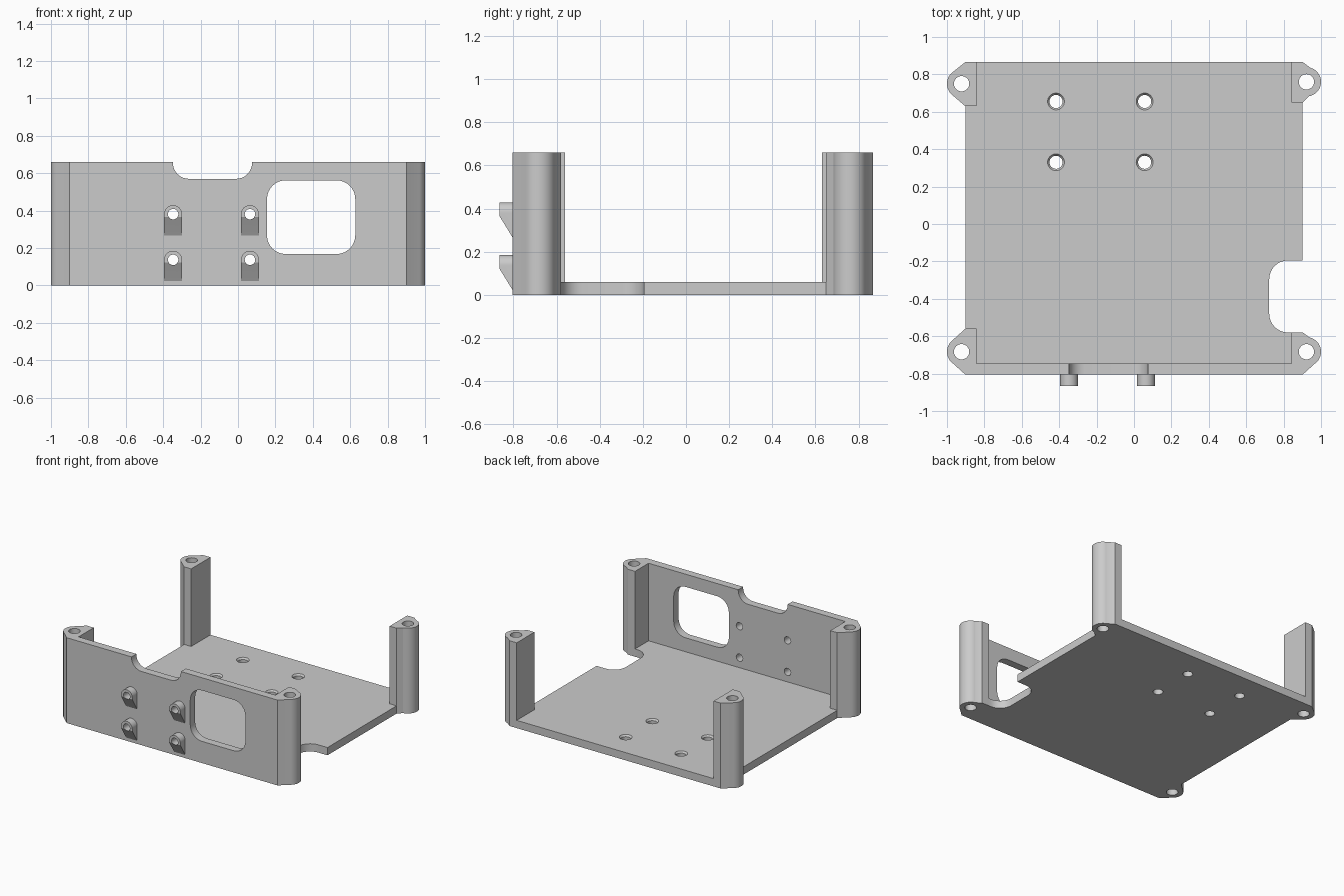
import bpy, bmesh
from math import sin, cos, pi, radians
from mathutils import Vector

cube = bpy.data.objects.get("Cube")
if cube:
    bpy.data.objects.remove(cube, do_unlink=True)

grey = bpy.data.materials.new("light grey plastic")
grey.use_nodes = True
GREY = (0.6, 0.6, 0.6, 1)
grey.diffuse_color = GREY
grey.node_tree.nodes["Principled BSDF"].inputs["Base Color"].default_value = GREY

HEIGHT, FLOOR = 0.66, 0.06
FRONT, INNER, BACK, SIDE = -0.805, -0.745, 0.866, 0.902


def arc(cx, cy, r, a0, a1, n=12):
    """Points on an arc, angles in degrees."""
    steps = [radians(a0 + (a1 - a0) * i / n) for i in range(n + 1)]
    return [(cx + r * cos(a), cy + r * sin(a)) for a in steps]


def circle(cx, cy, r, n=32):
    return arc(cx, cy, r, 0, 360, n)[:-1]


def rect(x0, x1, y0, y1):
    return [(x0, y0), (x1, y0), (x1, y1), (x0, y1)]


def round_rect(x0, x1, y0, y1, r):
    corners = [(x1 - r, y1 - r), (x0 + r, y1 - r), (x0 + r, y0 + r), (x1 - r, y0 + r)]
    return [p for i, c in enumerate(corners) for p in arc(*c, r, 90 * i, 90 * i + 90, 8)]


def prism(name, points, lo, hi, axis="z"):
    """Extrude a flat outline along one axis."""
    place = {"z": lambda u, v, w: (u, v, w),
             "y": lambda u, v, w: (u, w, v),
             "x": lambda u, v, w: (w, u, v)}[axis]
    bm = bmesh.new()
    face = bm.faces.new([bm.verts.new(place(u, v, lo)) for u, v in points])
    new = bmesh.ops.extrude_face_region(bm, geom=[face])["geom"]
    shift = Vector(place(0, 0, hi - lo))
    bmesh.ops.translate(bm, vec=shift, verts=[g for g in new if isinstance(g, bmesh.types.BMVert)])
    bmesh.ops.recalc_face_normals(bm, faces=bm.faces)
    return finish(name, bm)


def finish(name, bm):
    mesh = bpy.data.meshes.new(name)
    bm.to_mesh(mesh)
    bm.free()
    mesh.materials.append(grey)
    obj = bpy.data.objects.new(name, mesh)
    bpy.context.collection.objects.link(obj)
    return obj


def combine(target, tools, operation):
    """Apply each tool to the target, then remove the tool."""
    for tool in tools:
        tool.hide_render = True
        mod = target.modifiers.new(operation, "BOOLEAN")
        mod.operation, mod.solver, mod.object = operation, "EXACT", tool
        bpy.context.view_layer.objects.active = target
        bpy.ops.object.modifier_apply(modifier=mod.name)
        bpy.data.objects.remove(tool, do_unlink=True)


def smooth(obj):
    bpy.ops.object.select_all(action="DESELECT")
    obj.select_set(True)
    bpy.context.view_layer.objects.active = obj
    bpy.ops.object.shade_smooth_by_angle(angle=radians(30))


# Floor plate and front wall
body = prism("tray_body", rect(-SIDE, SIDE, FRONT, BACK), 0, FLOOR)
parts = [prism("front_wall", rect(-SIDE, SIDE, 0, HEIGHT), FRONT, INNER, "y")]
cutters = []

# Corner posts: side, hole y, low y, high y, low and high arc limits
POSTS = [(-1, -0.683, FRONT, -0.56, -56, 50),
         (1, -0.683, FRONT, -0.58, -56, 77),
         (-1, 0.75, 0.63, BACK, -50, 48),
         (1, 0.76, 0.65, BACK, -80, 74)]
for side, cy, y0, y1, a0, a1 in POSTS:
    outline = [(0.842, y0), (SIDE, y0)] + arc(0.922, cy, 0.078, a0, a1, 20)
    outline += [(SIDE, y1), (0.842, y1)]
    parts.append(prism("corner_post", [(side * x, y) for x, y in outline], 0, HEIGHT))
    cutters.append(prism("post_hole", circle(side * 0.922, cy, 0.041), -0.1, HEIGHT + 0.1))

# Window and top notch in the wall, side notch in the floor
cutters.append(prism("window", round_rect(0.155, 0.627, 0.168, 0.562, 0.1), -0.9, -0.7, "y"))
cutters.append(prism("top_notch", round_rect(-0.348, 0.075, 0.57, 0.9, 0.085), -0.9, -0.7, "y"))
cutters.append(prism("side_notch", round_rect(0.723, 1.2, -0.58, -0.195, 0.1), -0.1, 0.1))

# Countersunk floor holes
for x in (-0.417, 0.057):
    for y in (0.655, 0.33):
        cutters.append(prism("floor_hole", circle(x, y, 0.035), -0.1, 0.1))
        bm = bmesh.new()
        bmesh.ops.create_cone(bm, cap_ends=True, segments=32, radius1=0.03, radius2=0.06, depth=0.04)
        bmesh.ops.translate(bm, vec=(x, y, FLOOR), verts=bm.verts)
        cutters.append(finish("countersink", bm))

# Screw bosses on the front, each with a sloped underside
for i, x in enumerate((-0.347, 0.064)):
    for j, z in enumerate((0.137, 0.381)):
        outline = arc(x, z, 0.048, 0, 180, 20) + [(x - 0.048, z - 0.13), (x + 0.048, z - 0.13)]
        boss = prism(f"screw_boss_{i}{j}", outline, -0.865, FRONT + 0.005, "y")
        slope = [(-0.9, z - 0.073), (-0.865, z - 0.015), (FRONT, z - 0.113),
                 (-0.79, z - 0.14), (-0.9, z - 0.2)]
        hole = circle(x, z, 0.028, 24)
        combine(boss, [prism("slope", slope, x - 0.1, x + 0.1, "x"),
                       prism("boss_hole", hole, -1, -0.7, "y")], "DIFFERENCE")
        smooth(boss)
        cutters.append(prism("wall_hole", hole, -0.9, -0.7, "y"))

combine(body, parts, "UNION")
combine(body, cutters, "DIFFERENCE")
smooth(body)
